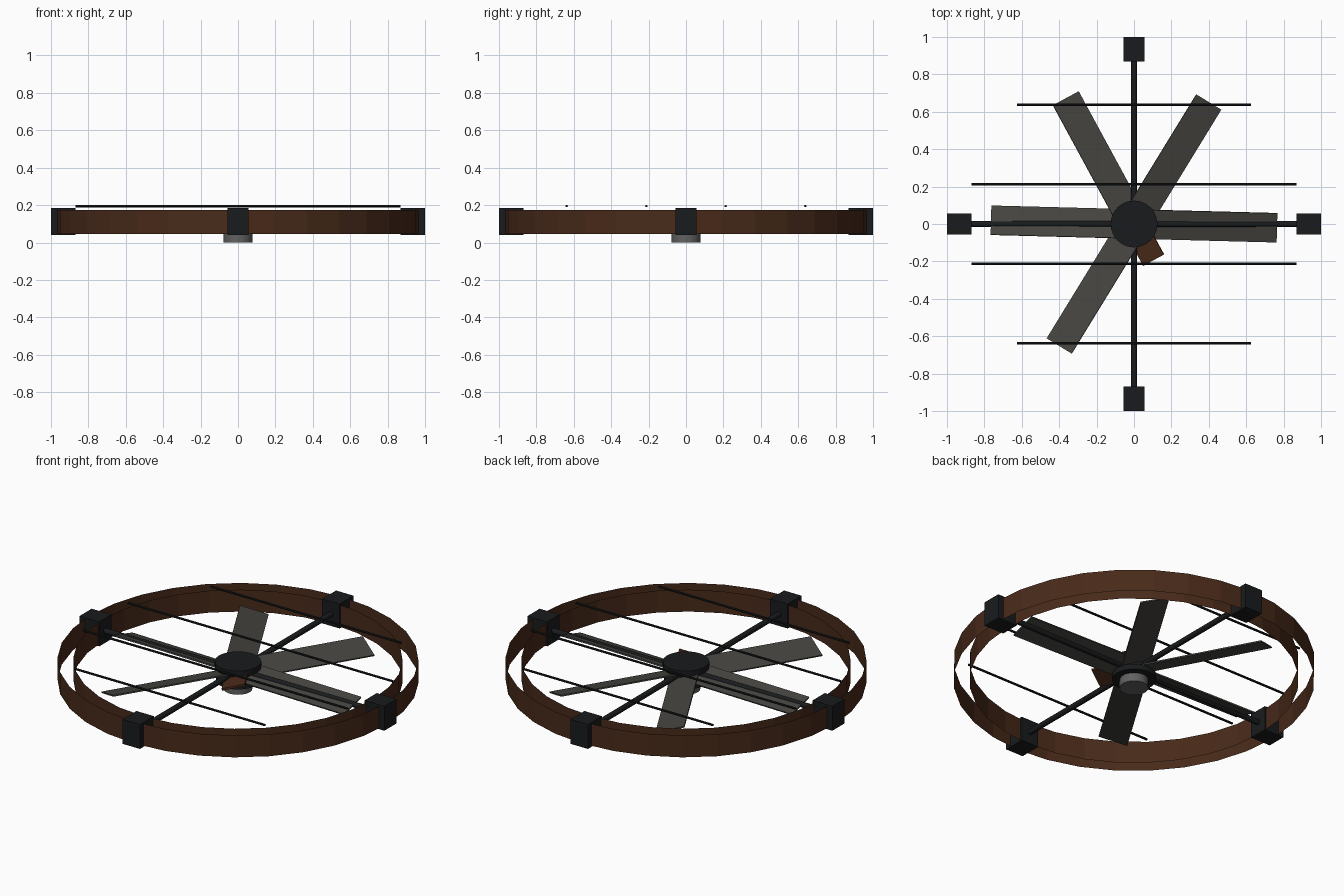
import bpy, bmesh, math
from mathutils import Matrix, Vector

if "Cube" in bpy.data.objects:
    bpy.data.objects.remove(bpy.data.objects["Cube"])


def material(name, rgb):
    m = bpy.data.materials.new(name)
    m.diffuse_color = (*rgb, 1)
    m.use_nodes = True
    m.node_tree.nodes["Principled BSDF"].inputs["Base Color"].default_value = m.diffuse_color
    return m


BLACK = material("black_metal", (0.010, 0.011, 0.012))
WOOD = material("brown_wood", (0.065, 0.023, 0.010))
BLADE = material("blade_grey", (0.060, 0.058, 0.052))
GLASS = material("lamp_grey", (0.12, 0.12, 0.12))


def finish(name, bm, mat, smooth=False):
    me = bpy.data.meshes.new(name)
    bm.to_mesh(me)
    bm.free()
    me.materials.append(mat)
    ob = bpy.data.objects.new(name, me)
    bpy.context.collection.objects.link(ob)
    if smooth:
        bpy.ops.object.select_all(action='DESELECT')
        ob.select_set(True)
        bpy.context.view_layer.objects.active = ob
        bpy.ops.object.shade_smooth_by_angle(angle=math.radians(35))
    return ob


def box(name, size, matrix, mat):
    bm = bmesh.new()
    bmesh.ops.create_cube(bm, size=1, matrix=matrix @ Matrix.Diagonal((*size, 1)))
    return finish(name, bm, mat)


def cylinder(name, r_low, r_top, z0, z1, mat, sides=32):
    bm = bmesh.new()
    bmesh.ops.create_cone(bm, cap_ends=True, segments=sides, radius1=r_low, radius2=r_top,
                          depth=z1 - z0, matrix=Matrix.Translation((0, 0, (z0 + z1) / 2)))
    return finish(name, bm, mat, True)


def rod(name, a, b, radius, sides, mat):
    a, b = Vector(a), Vector(b)
    turn = (b - a).to_track_quat('Z', 'Y').to_matrix().to_4x4()
    bm = bmesh.new()
    bmesh.ops.create_cone(bm, cap_ends=True, segments=sides, radius1=radius, radius2=radius,
                          depth=(b - a).length, matrix=Matrix.Translation((a + b) / 2) @ turn)
    return finish(name, bm, mat, True)


def wall(name, radius, inward):
    # open 32-sided band, no top or bottom
    bm = bmesh.new()
    n = 32
    rows = [[bm.verts.new((radius * math.cos(2 * math.pi * i / n),
                           radius * math.sin(2 * math.pi * i / n), z)) for i in range(n)]
            for z in (0.045, 0.175)]
    for i in range(n):
        j = (i + 1) % n
        f = [rows[0][i], rows[0][j], rows[1][j], rows[1][i]]
        bm.faces.new(f[::-1] if inward else f)
    return finish(name, bm, WOOD)


# Wooden ring: two open bands
wall("ring_outer_wall", 0.97, False)
wall("ring_inner_wall", 0.885, True)

# Four clamps on the ring
for k in range(4):
    m = Matrix.Rotation(k * math.pi / 2, 4, 'Z') @ Matrix.Translation((0.935, 0, 0.1125))
    box(f"ring_clamp_{k + 1}", (0.13, 0.114, 0.145), m, BLACK)

# Crossed support beams
rod("beam_x", (-0.88, 0, 0.11), (0.88, 0, 0.11), 0.016, 12, BLACK)
rod("beam_y", (0, -0.88, 0.11), (0, 0.88, 0.11), 0.016, 12, BLACK)

# Thin rods across the top
for s in (-1, 1):
    for y, half in ((0.212, 0.868), (0.638, 0.625)):
        rod(f"top_rod_{y}_{s}", (-half, s * y, 0.195), (half, s * y, 0.195), 0.0065, 8, BLACK)

# Hub and lamp
cylinder("hub_top_disc", 0.125, 0.125, 0.13, 0.163, BLACK)
cylinder("hub_motor", 0.095, 0.095, 0.08, 0.132, BLACK)
cylinder("hub_lower_disc", 0.118, 0.118, 0.05, 0.082, BLACK)
cylinder("lamp", 0.077, 0.077, 0.0, 0.052, GLASS)

# Five pitched blades and one short brown stub
for k in range(6):
    stub = k == 5
    r0, r1 = (0.08, 0.22) if stub else (0.08, 0.765)
    m = (Matrix.Rotation(math.radians(-1.5 + 60 * k), 4, 'Z')
         @ Matrix.Translation(((r0 + r1) / 2, 0, 0.11))
         @ Matrix.Rotation(math.radians(16), 4, 'X'))
    size = (r1 - r0, 0.13 if stub else 0.162, 0.012 if stub else 0.008)
    box("blade_stub" if stub else f"blade_{k + 1}", size, m, WOOD if stub else BLADE)
